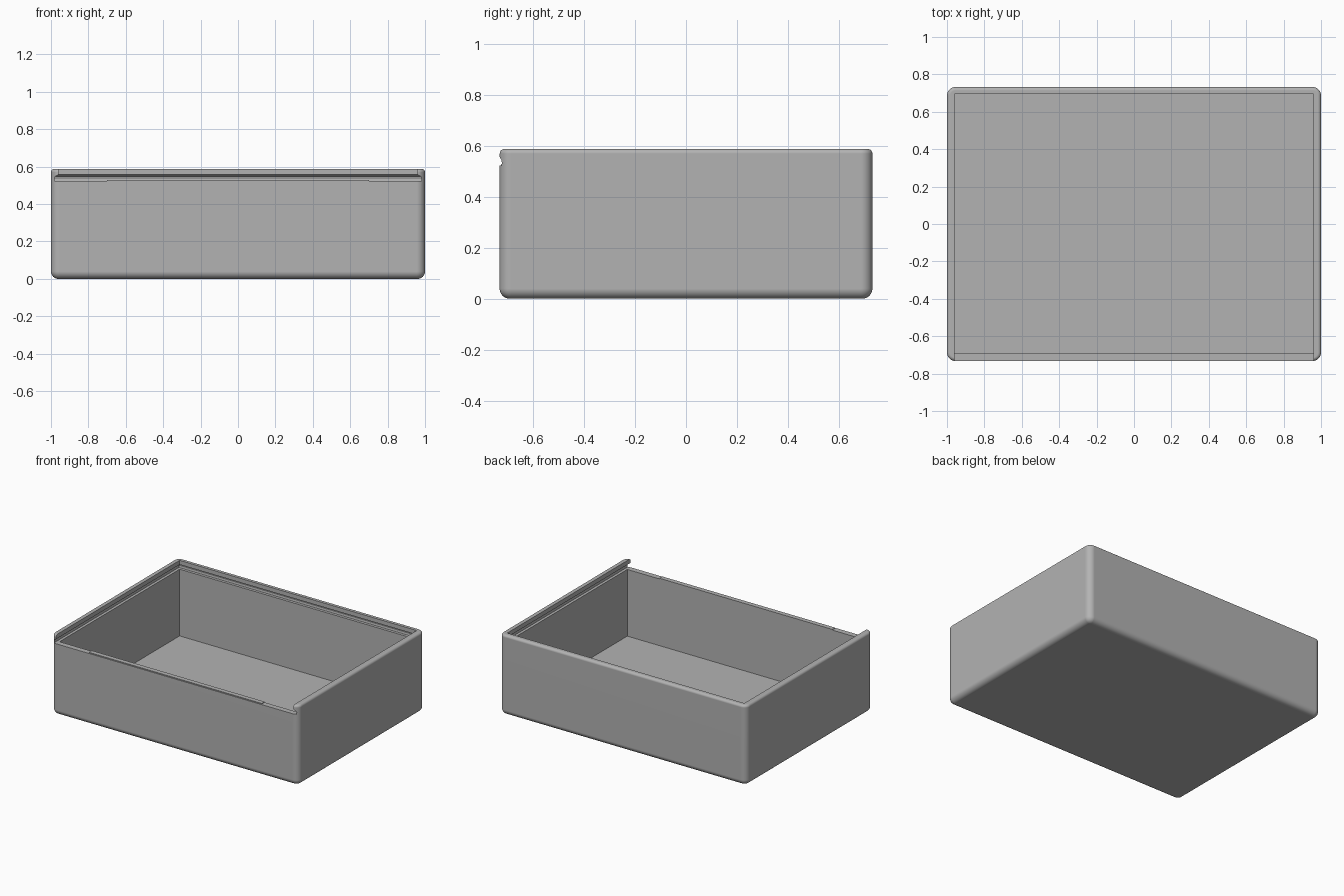
import bpy, bmesh, math

if "Cube" in bpy.data.objects:
    bpy.data.objects.remove(bpy.data.objects["Cube"])

HX, HY, H = 1.0, 0.732, 0.588      # outer half sizes and height
WALL, FLOOR, LEDGE = 0.04, 0.035, 0.523
CORNER, STEPS = 0.045, 8

grey = bpy.data.materials.new("plain grey")
grey.use_nodes = True
grey.diffuse_color = (0.45, 0.45, 0.45, 1)
grey.node_tree.nodes["Principled BSDF"].inputs["Base Color"].default_value = (0.45, 0.45, 0.45, 1)


def rounded_ring(x0, x1, y0, y1, r, z):
    """Corner-rounded rectangle as a loop of points."""
    points = []
    for k, (cx, cy) in enumerate([(x1 - r, y1 - r), (x0 + r, y1 - r),
                                  (x0 + r, y0 + r), (x1 - r, y0 + r)]):
        for i in range(STEPS + 1):
            a = math.pi / 2 * (k + i / STEPS)
            points.append((cx + r * math.cos(a), cy + r * math.sin(a), z))
    return points


def loft(name, rings):
    """Skin stacked rings into a closed solid."""
    bm = bmesh.new()
    loops = [[bm.verts.new(p) for p in ring] for ring in rings]
    n = len(loops[0])
    for low, high in zip(loops, loops[1:]):
        for i in range(n):
            j = (i + 1) % n
            bm.faces.new((low[i], low[j], high[j], high[i]))
    bm.faces.new(loops[0][::-1])
    bm.faces.new(loops[-1])
    bmesh.ops.recalc_face_normals(bm, faces=bm.faces)
    mesh = bpy.data.meshes.new(name)
    bm.to_mesh(mesh)
    bm.free()
    mesh.materials.append(grey)
    obj = bpy.data.objects.new(name, mesh)
    bpy.context.collection.objects.link(obj)
    return obj


def block(name, x0, x1, y0, y1, z0, z1):
    return loft(name, [[(x0, y0, z), (x1, y0, z), (x1, y1, z), (x0, y1, z)] for z in (z0, z1)])


def combine(target, other, operation):
    bpy.context.view_layer.objects.active = target
    mod = target.modifiers.new(other.name, 'BOOLEAN')
    mod.object, mod.operation, mod.solver = other, operation, 'EXACT'
    bpy.ops.object.modifier_apply(modifier=mod.name)
    bpy.data.objects.remove(other)


# Outer shell: full fillet at the bottom, small fillet at the rim
profile = []
for i in range(STEPS + 1):
    a = math.pi / 2 * i / STEPS
    profile.append((0.04 * (1 - math.sin(a)), 0.04 * (1 - math.cos(a))))
for i in range(STEPS + 1):
    a = math.pi / 2 * i / STEPS
    profile.append((0.018 * (1 - math.cos(a)), H - 0.018 * (1 - math.sin(a))))
body = loft("box_body", [rounded_ring(d - HX, HX - d, d - HY, HY - d, CORNER - d, z)
                         for d, z in profile])

# Inner cavity
ix, iy = HX - WALL, HY - WALL
combine(body, block("cavity", -ix, ix, -iy, iy + 0.004, FLOOR, LEDGE + 0.01), 'DIFFERENCE')

# Undercut slot for a sliding lid, open at the front
slot_profile = [(0.02, LEDGE), (0.022, LEDGE + 0.012), (0.018, LEDGE + 0.024),
                (0.0, LEDGE + 0.034), (0.0, H + 0.05)]
slot = loft("lid_slot", [[(-ix - d, -1, z), (ix + d, -1, z),
                          (ix + d, iy + 0.004 + d, z), (-ix - d, iy + 0.004 + d, z)]
                         for d, z in slot_profile])
combine(body, slot, 'DIFFERENCE')

# Low catch ridge on the front wall
combine(body, block("catch_ridge", -0.7, 0.7, 0.006 - HY, -iy, LEDGE - 0.01, LEDGE + 0.005), 'UNION')

# Smooth fillets, flat walls
bpy.ops.object.select_all(action='DESELECT')
body.select_set(True)
bpy.context.view_layer.objects.active = body
bpy.ops.object.shade_smooth_by_angle(angle=math.radians(25))
weighted = body.modifiers.new("flat_walls", 'WEIGHTED_NORMAL')
weighted.keep_sharp = True
